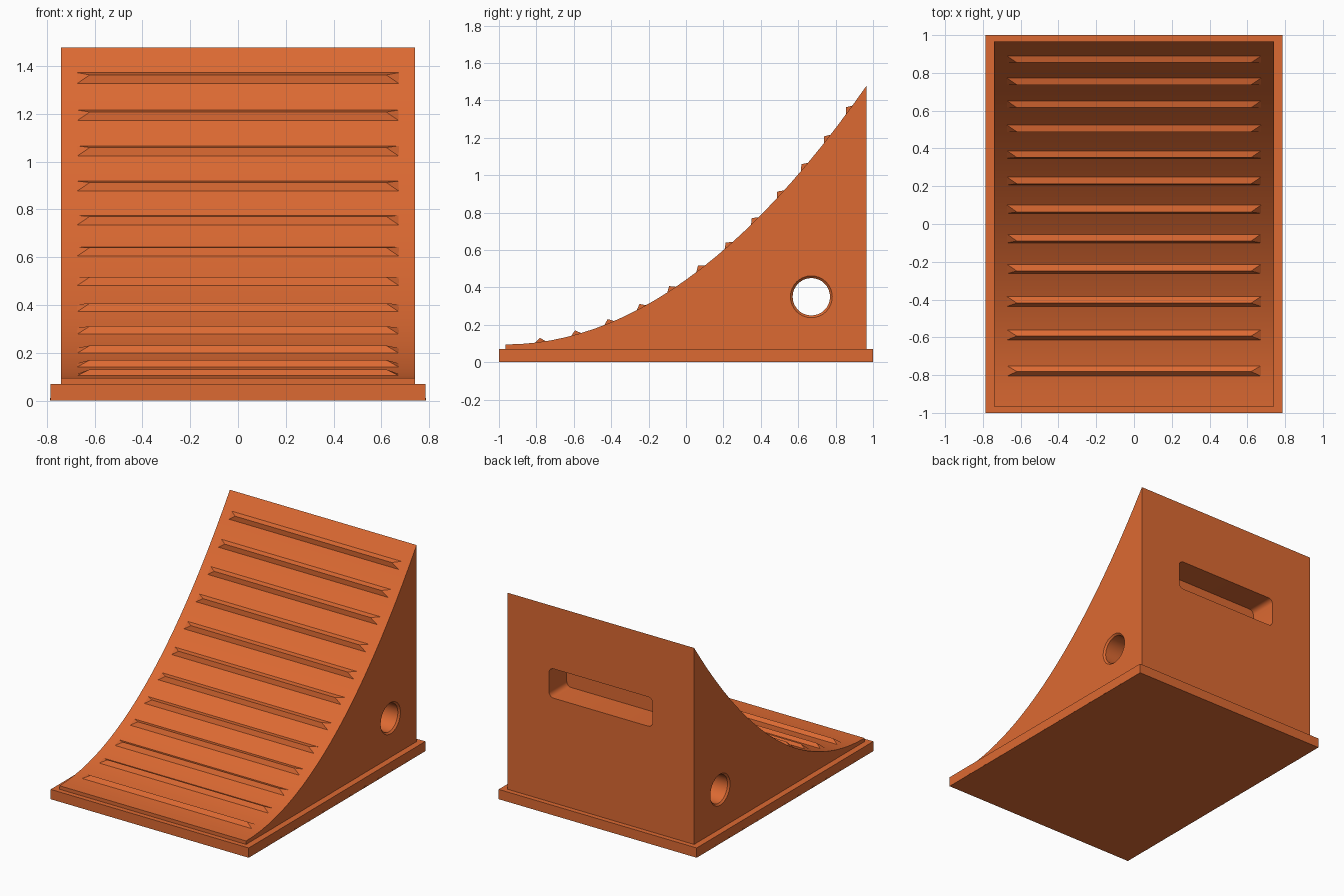
import bpy, bmesh, math
from mathutils import Matrix, Vector

if "Cube" in bpy.data.objects:
    bpy.data.objects.remove(bpy.data.objects["Cube"])

orange = bpy.data.materials.new("orange_rubber")
orange.use_nodes = True
COLOR = (0.72, 0.143, 0.032, 1)
orange.diffuse_color = COLOR
orange.node_tree.nodes["Principled BSDF"].inputs["Base Color"].default_value = COLOR

HALF_W, HALF_L, BASE_H = 0.74, 0.965, 0.07
LIP, TOP = 0.095, 1.478


def finish(name, bm, smooth=False):
    bmesh.ops.recalc_face_normals(bm, faces=bm.faces)
    mesh = bpy.data.meshes.new(name)
    bm.to_mesh(mesh)
    bm.free()
    obj = bpy.data.objects.new(name, mesh)
    bpy.context.collection.objects.link(obj)
    mesh.materials.append(orange)
    if smooth:
        smooth_obj(obj)
    return obj


def smooth_obj(obj):
    bpy.ops.object.select_all(action='DESELECT')
    obj.select_set(True)
    bpy.context.view_layer.objects.active = obj
    bpy.ops.object.shade_smooth_by_angle(angle=math.radians(30))


def add_box(bm, center, size):
    m = Matrix.Translation(center) @ Matrix.Diagonal((*size, 1))
    bmesh.ops.create_cube(bm, size=1, matrix=m)


def loft(bm, rings):
    """Closed solid through a list of equal-length point rings."""
    loops = [[bm.verts.new(p) for p in ring] for ring in rings]
    n = len(loops[0])
    for a, b in zip(loops, loops[1:]):
        for i in range(n):
            j = (i + 1) % n
            bm.faces.new((a[i], a[j], b[j], b[i]))
    bm.faces.new(loops[0][::-1])
    bm.faces.new(loops[-1])


def ramp_z(y):
    return LIP + (TOP - LIP) * ((y + HALF_L) / (2 * HALF_L)) ** 2


def ramp_slope(y):
    return (TOP - LIP) * (y + HALF_L) / (2 * HALF_L ** 2)


# Base plate
bm = bmesh.new()
add_box(bm, (0, 0, BASE_H / 2), (1.57, 2, BASE_H))
finish("base_plate", bm)

# Grip stubs along the lower side edges
bm = bmesh.new()
for side in (-1, 1):
    for i in range(-5, 6):
        add_box(bm, (side * 0.778, i * 0.1575, 0.006), (0.018, 0.016, 0.01))
finish("grip_stubs", bm)

# Wedge body with concave ramp
STEPS = 24
profile = [(HALF_L, BASE_H - 0.01), (-HALF_L, BASE_H - 0.01)]
for i in range(STEPS + 1):
    y = -HALF_L + 2 * HALF_L * i / STEPS
    profile.append((y, ramp_z(y)))
bm = bmesh.new()
loft(bm, [[(x, y, z) for y, z in profile] for x in (-HALF_W, HALF_W)])
body = finish("wedge_body", bm)

# Cutter: round through hole with chamfered mouths
bm = bmesh.new()
stations = [(-0.8, 0.112), (-HALF_W, 0.112), (-0.728, 0.1),
            (0.728, 0.1), (HALF_W, 0.112), (0.8, 0.112)]
angles = [2 * math.pi * i / 32 for i in range(32)]
loft(bm, [[(x, 0.67 + r * math.cos(a), 0.35 + r * math.sin(a)) for a in angles]
          for x, r in stations])
hole = finish("hole_cutter", bm)

# Cutter: rounded hand slot in the back
bm = bmesh.new()
outline = []
R = 0.035
for k, (sx, sz) in enumerate([(1, 1), (-1, 1), (-1, -1), (1, -1)]):
    for s in range(6):
        a = math.pi / 2 * (k + s / 5)
        outline.append((sx * (0.41 - R) + R * math.cos(a),
                        0.925 + sz * (0.105 - R) + R * math.sin(a)))
loft(bm, [[(x, y, z) for x, z in outline] for y in (0.765, 1.05)])
slot = finish("slot_cutter", bm)

for cutter in (hole, slot):
    mod = body.modifiers.new(cutter.name, 'BOOLEAN')
    mod.object = cutter
    mod.solver = 'EXACT'
    bpy.ops.object.select_all(action='DESELECT')
    body.select_set(True)
    bpy.context.view_layer.objects.active = body
    bpy.ops.object.modifier_apply(modifier=mod.name)
    bpy.data.objects.remove(cutter)
smooth_obj(body)

# Hipped tread ribs, standing square to the ramp
bm = bmesh.new()
for y in (-0.778, -0.587, -0.41, -0.238, -0.077, 0.078,
          0.228, 0.368, 0.505, 0.634, 0.755, 0.873):
    tangent = Vector((0, 1, ramp_slope(y))).normalized()
    normal = Vector((0, -tangent.z, tangent.y))
    foot = Vector((0, y, ramp_z(y)))

    def point(x, along, up):
        return bm.verts.new(foot + Vector((x, 0, 0)) + tangent * along + normal * up)

    lo = [point(x, -0.032, -0.003) for x in (-0.68, 0.68)]
    hi = [point(x, 0.032, -0.003) for x in (-0.68, 0.68)]
    ridge = [point(x, 0, 0.023) for x in (-0.62, 0.62)]
    bm.faces.new((lo[0], lo[1], ridge[1], ridge[0]))
    bm.faces.new((hi[1], hi[0], ridge[0], ridge[1]))
    bm.faces.new((hi[0], lo[0], ridge[0]))
    bm.faces.new((lo[1], hi[1], ridge[1]))
    bm.faces.new((lo[1], lo[0], hi[0], hi[1]))
finish("tread_ribs", bm)
